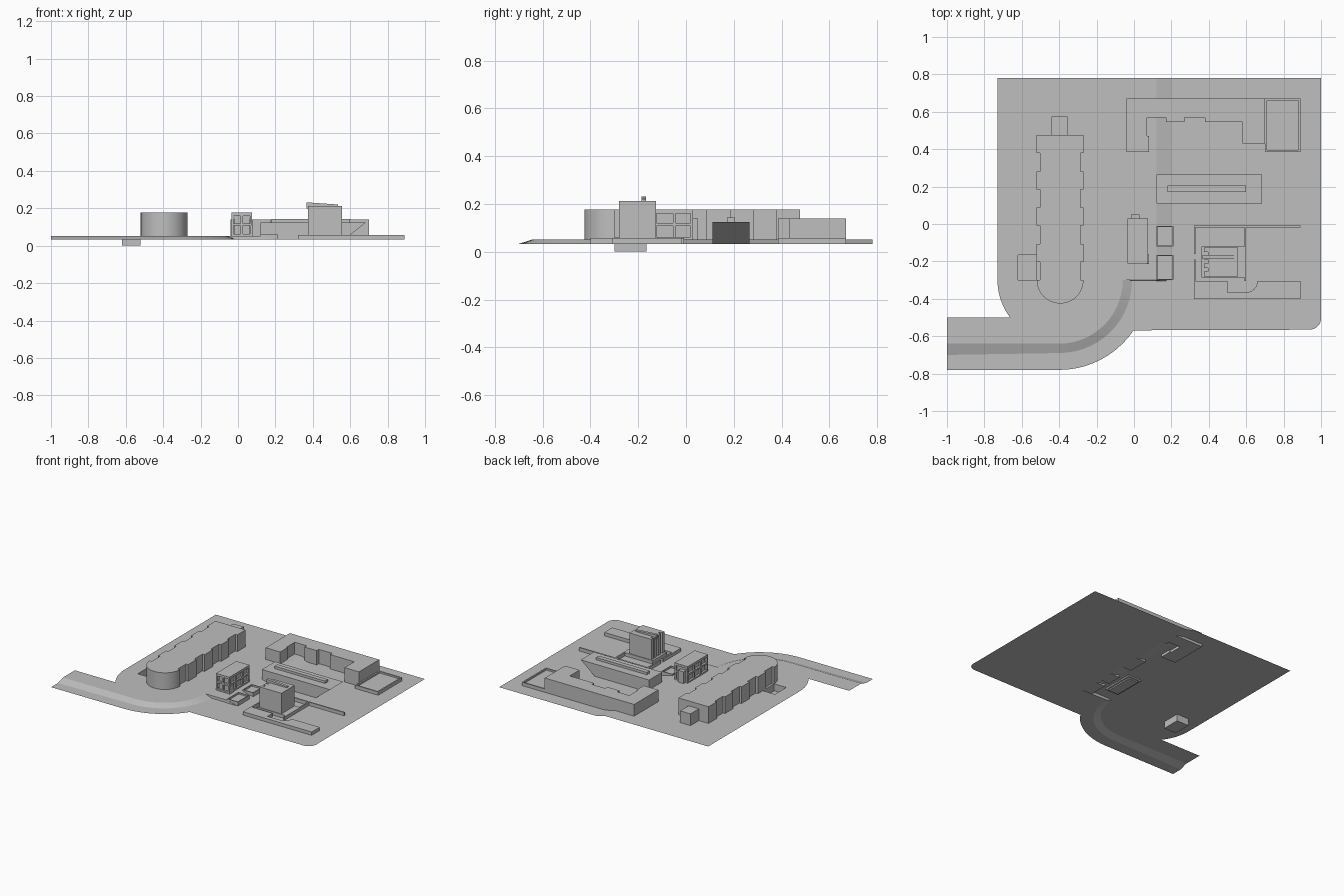
import bpy, bmesh, math

if "Cube" in bpy.data.objects:
    bpy.data.objects.remove(bpy.data.objects["Cube"], do_unlink=True)

GREY = bpy.data.materials.new("light_grey")
GREY.use_nodes = True
COL = (0.52, 0.52, 0.52, 1)
GREY.diffuse_color = COL
GREY.node_tree.nodes["Principled BSDF"].inputs["Base Color"].default_value = COL

LOW, HIGH = 0.033, 0.052   # street level and terrace level
PAD = 0.058                # top of planters and platforms


def finish(name, bm):
    bmesh.ops.remove_doubles(bm, verts=bm.verts, dist=1e-5)
    mesh = bpy.data.meshes.new(name)
    bm.to_mesh(mesh)
    bm.free()
    mesh.materials.append(GREY)
    ob = bpy.data.objects.new(name, mesh)
    bpy.context.collection.objects.link(ob)
    return ob


def add_box(bm, x0, x1, y0, y1, z0, z1):
    verts = bmesh.ops.create_cube(bm, size=1)["verts"]
    for v in verts:
        v.co.x = x1 if v.co.x > 0 else x0
        v.co.y = y1 if v.co.y > 0 else y0
        v.co.z = z1 if v.co.z > 0 else z0
    return verts


def box(name, *dims):
    bm = bmesh.new()
    add_box(bm, *dims)
    return finish(name, bm)


def face(bm, pts, z):
    f = bm.faces.new([bm.verts.new((x, y, z)) for x, y in pts])
    f.normal_update()
    if f.normal.z < 0:
        f.normal_flip()
    return f


def prism(name, pts, z0, z1):
    bm = bmesh.new()
    f = face(bm, pts, z0)
    up = bmesh.ops.extrude_face_region(bm, geom=[f], use_keep_orig=True)["geom"]
    bmesh.ops.translate(bm, vec=(0, 0, z1 - z0),
                        verts=[g for g in up if isinstance(g, bmesh.types.BMVert)])
    bmesh.ops.recalc_face_normals(bm, faces=bm.faces)
    return finish(name, bm)


def rim(name, x0, x1, y0, y1, z0, z1, t=0.01):
    """Shallow tray: a floor with a thin raised border."""
    bm = bmesh.new()
    add_box(bm, x0 + t, x1 - t, y0 + t, y1 - t, z0, z1 - 0.012)
    for a, b in ((x0, x0 + t), (x1 - t, x1)):
        add_box(bm, a, b, y0, y1, z0, z1)
    for a, b in ((y0, y0 + t), (y1 - t, y1)):
        add_box(bm, x0 + t, x1 - t, a, b, z0, z1)
    return finish(name, bm)


def arc(cx, cy, r, a0, a1, n=14):
    angles = [math.radians(a0 + (a1 - a0) * i / n) for i in range(n + 1)]
    return [(cx + r * math.cos(a), cy + r * math.sin(a)) for a in angles]


def rect(x0, x1, y0, y1):
    return [(x0, y0), (x1, y0), (x1, y1), (x0, y1)]


# Ground: upper terrace, sloping bank along the road, lower street
STEP = 0.12
BANK = 0.2
upper = [(-1, -0.64)] + arc(-0.4, -0.3, 0.34, -90, 0) + [(STEP, -0.3), (STEP, 0.78)]
lower = [(-1, -0.70)] + arc(-0.4, -0.3, 0.39, -90, 0) + [(BANK, -0.305), (BANK, 0.78)]
bm = bmesh.new()
face(bm, upper[:-1] + arc(-0.4, -0.3, 0.33, 180, 217, 6) + [(-0.67, -0.5), (-1, -0.5)], HIGH)
for r in (rect(-0.73, -0.62, -0.3, -0.165), rect(-0.52, STEP, -0.3, -0.165),
          rect(-0.73, STEP, -0.165, 0.78)):
    face(bm, r, HIGH)
for i in range(len(upper) - 1):
    quad = [(upper[i], HIGH), (lower[i], LOW), (lower[i + 1], LOW), (upper[i + 1], HIGH)]
    bm.faces.new([bm.verts.new((*p, z)) for p, z in quad])
face(bm, lower + [(1, 0.78)] + arc(0.94, -0.505, 0.06, 0, -90, 5)
     + arc(-0.4, -0.3, 0.48, -34, -90, 10) + [(-1, -0.78)], LOW)
finish("ground", bm)

# Sunken pit beside the long block
bm = bmesh.new()
pit = add_box(bm, -0.62, -0.52, -0.3, -0.165, 0, HIGH)
bmesh.ops.delete(bm, geom=[f for f in bm.faces if f.calc_center_median().z > 0.04],
                 context='FACES_ONLY')
finish("sunken_pit", bm)

# Long block: round front end and stepped sides
CX, WIDE, NARROW, BAY = -0.395, 0.125, 0.108, 0.097
side = []
for i in range(8):
    half = NARROW if i % 2 == 0 else WIDE
    y = -0.3 + i * BAY
    side += [(half, y), (half, y + BAY)]
pts = arc(CX, -0.3, WIDE, 180, 360, 24)
pts += [(CX + w, y) for w, y in side] + [(CX - w, y) for w, y in reversed(side)]
long_block = prism("long_block", pts, HIGH, 0.177)
bpy.context.view_layer.objects.active = long_block
long_block.select_set(True)
bpy.ops.object.shade_smooth_by_angle(angle=math.radians(20))
box("long_block_annex", -0.44, -0.355, 0.47, 0.575, HIGH, 0.14)

# Rear U-shaped building with stepped courtyard wall
pts = [(-0.04, 0.67), (-0.04, 0.385), (0.08, 0.385), (0.08, 0.47), (0.07, 0.47), (0.07, 0.57)]
for x in (0.17, 0.38):
    pts += [(x, 0.57), (x, 0.545), (x + 0.1, 0.545), (x + 0.1, 0.57)]
pts += [(0.48, 0.545), (0.58, 0.545), (0.58, 0.43), (0.7, 0.43), (0.7, 0.67)]
pts = [p for p in pts if p != (0.48, 0.57)]
prism("rear_building", pts, LOW, 0.14)
rim("rear_terrace", 0.7, 0.89, 0.385, 0.67, LOW, PAD)

# Central hall with undercut end and roof ridge
bm = bmesh.new()
for v in add_box(bm, 0.12, 0.685, 0.11, 0.265, LOW, 0.125):
    if v.co.x > 0.5 and v.co.z < 0.1:
        v.co.x = 0.57
finish("central_hall", bm)
box("hall_roof_ridge", 0.18, 0.6, 0.172, 0.205, 0.125, 0.143)

# Small pavilion: core with projecting floors and posts
box("pavilion_core", -0.02, 0.062, -0.195, 0.02, LOW, 0.17)
bm = bmesh.new()
for z0, z1 in ((HIGH - 0.01, 0.062), (0.108, 0.12), (0.16, 0.177)):
    add_box(bm, -0.035, 0.075, -0.21, 0.03, z0, z1)
finish("pavilion_floors", bm)
bm = bmesh.new()
for y in (-0.21, -0.135, -0.055, 0.018):
    for x in (-0.035, 0.063):
        add_box(bm, x, x + 0.012, y, y + 0.012, HIGH, 0.17)
add_box(bm, 0.014, 0.026, -0.21, -0.195, HIGH, 0.17)
finish("pavilion_posts", bm)
box("pavilion_left_strip", 0.07, 0.08, -0.215, -0.16, HIGH, 0.11)
box("pavilion_stair", -0.015, 0.03, 0.02, 0.05, HIGH, 0.14)

# Small planters
rim("rear_planter", 0.12, 0.21, -0.12, -0.01, LOW, 0.062, 0.006)
rim("front_planter", 0.12, 0.21, -0.3, -0.165, LOW, 0.062, 0.006)

# Tower court: long front planter, platform, low walls
pts = [(0.32, -0.4), (0.89, -0.4), (0.89, -0.305), (0.66, -0.305)]
pts += arc(0.60, -0.305, 0.06, 0, -90, 6) + [(0.5, -0.365), (0.5, -0.305), (0.32, -0.305)]
prism("long_planter", pts, LOW, PAD)
box("tower_platform", 0.36, 0.6, -0.285, -0.12, LOW, PAD)
bm = bmesh.new()
add_box(bm, 0.32, 0.89, -0.018, -0.008, LOW, PAD)
add_box(bm, 0.32, 0.33, -0.16, -0.018, LOW, PAD)
add_box(bm, 0.32, 0.33, -0.305, -0.19, LOW, PAD)
add_box(bm, 0.59, 0.6, -0.12, -0.018, LOW, PAD)
add_box(bm, 0.59, 0.6, -0.305, -0.285, LOW, PAD)
finish("court_walls", bm)

# Tower with vertical fins on its right side and a sloping roof fin
box("tower", 0.395, 0.555, -0.28, -0.125, LOW, 0.212)
bm = bmesh.new()
for y in (-0.28, -0.235, -0.19, -0.15):
    add_box(bm, 0.375, 0.395, y, y + 0.025, LOW, 0.212)
finish("tower_fins", bm)
bm = bmesh.new()
for v in add_box(bm, 0.365, 0.535, -0.187, -0.167, 0.2, 0.232):
    if v.co.x > 0.5 and v.co.z > 0.21:
        v.co.z = 0.22
finish("tower_roof_fin", bm)
